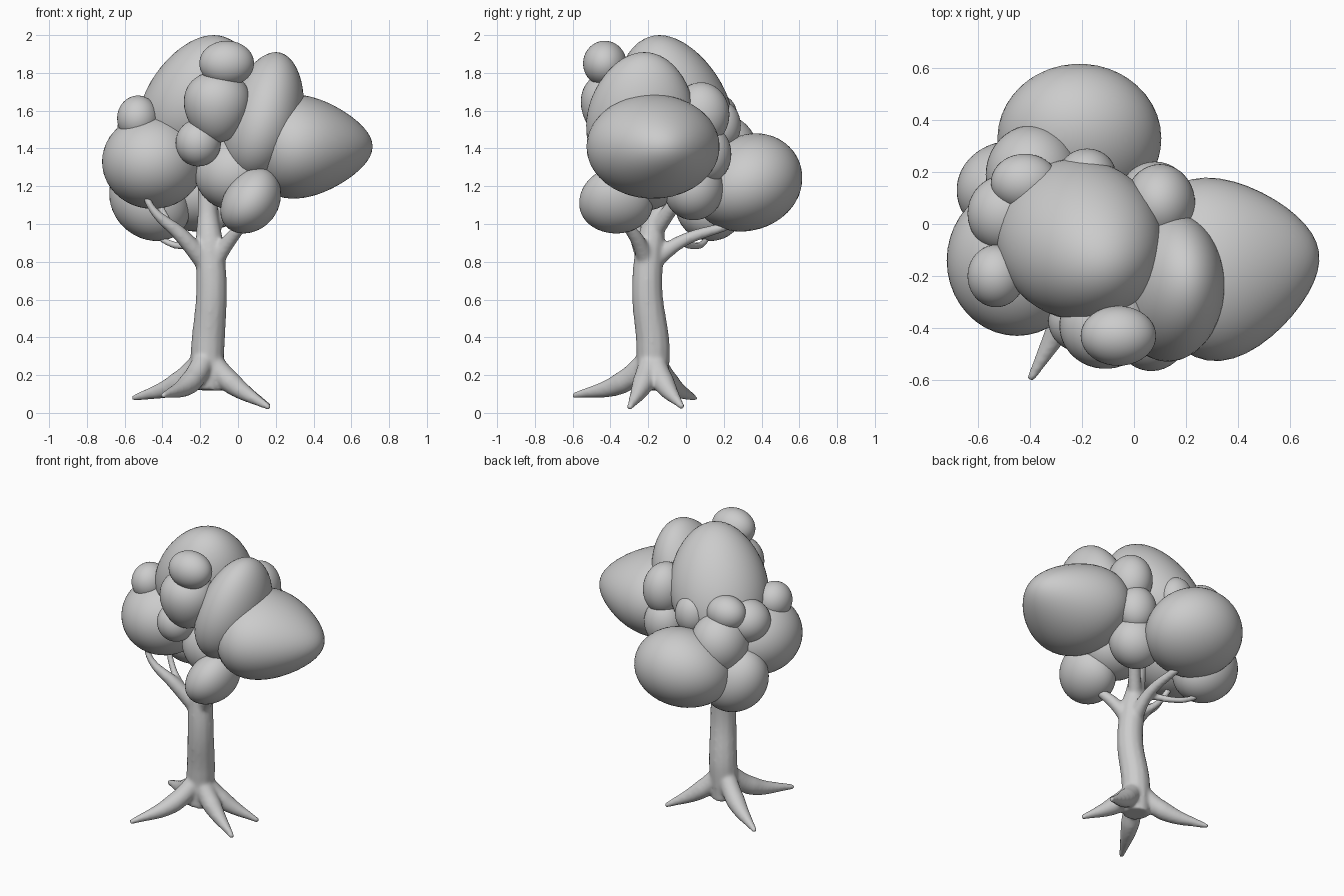
import bpy, bmesh
from mathutils import Vector


def blob(name, centre, radii, taper=(0, 0, 0), lean=(0, 0)):
    """Smooth egg: narrows along taper, top shifted sideways by lean."""
    bm = bmesh.new()
    bmesh.ops.create_icosphere(bm, subdivisions=4, radius=1)
    d = Vector(taper)
    axis = d.normalized() if d.length else Vector((0, 0, 1))
    for v in bm.verts:
        along = axis * v.co.dot(axis)
        p = along + (v.co - along) * (1 - v.co.dot(d))
        v.co = Vector((centre[0] + p.x * radii[0] + lean[0] * p.z,
                       centre[1] + p.y * radii[1] + lean[1] * p.z,
                       centre[2] + p.z * radii[2]))
    for f in bm.faces:
        f.smooth = True
    me = bpy.data.meshes.new(name)
    bm.to_mesh(me)
    bm.free()
    bpy.context.collection.objects.link(bpy.data.objects.new(name, me))


# Leaf clumps: centre, radii, taper direction, lean
clumps = {
    "foliage_top": ((-0.20, -0.07, 1.65), (0.31, 0.30, 0.35), (0, 0, 0.15), (0.07, -0.07)),
    "foliage_right": ((0.38, -0.16, 1.41), (0.335, 0.34, 0.265), (0.3, 0.05, 0)),
    "foliage_upper_right": ((0.14, -0.24, 1.57), (0.205, 0.285, 0.34), (0, 0, 0.1), (0.06, 0.02)),
    "foliage_top_front_small": ((-0.06, -0.43, 1.85), (0.145, 0.115, 0.12)),
    "foliage_front": ((-0.11, -0.39, 1.62), (0.175, 0.165, 0.19), (0, 0, -0.15)),
    "foliage_front_small": ((-0.21, -0.37, 1.43), (0.12, 0.12, 0.125)),
    "foliage_left": ((-0.45, -0.14, 1.33), (0.27, 0.29, 0.25)),
    "foliage_left_small": ((-0.53, -0.20, 1.56), (0.11, 0.12, 0.12)),
    "foliage_centre": ((-0.01, -0.22, 1.27), (0.22, 0.20, 0.20)),
    "foliage_low_front": ((0.07, -0.37, 1.125), (0.155, 0.195, 0.175), (0, 0, 0.08), (0.04, 0)),
    "foliage_back": ((-0.21, 0.33, 1.22), (0.315, 0.285, 0.26), (0, 0, 0.05), (0, 0.04)),
    "foliage_low_left": ((-0.47, 0.13, 1.13), (0.21, 0.19, 0.22), (0, 0, 0.05), (-0.04, 0)),
    "foliage_back_left": ((-0.39, 0.19, 1.38), (0.18, 0.19, 0.20)),
    "foliage_back_left_small": ((-0.42, 0.16, 1.58), (0.13, 0.11, 0.11)),
    "foliage_left_upper": ((-0.49, 0.04, 1.50), (0.15, 0.15, 0.14)),
    "foliage_back_small": ((-0.18, 0.19, 1.52), (0.11, 0.10, 0.13)),
    "foliage_back_right": ((0.10, 0.08, 1.58), (0.135, 0.15, 0.17)),
    "foliage_back_right_low": ((0.08, 0.12, 1.37), (0.13, 0.12, 0.15)),
    "foliage_low_back": ((0.02, 0.04, 1.19), (0.17, 0.16, 0.17)),
}
for name, spec in clumps.items():
    blob(name, *spec)

# Trunk, roots and branches: tapered tubes of (x, y, z, radius)
tubes = [
    [(-0.17, -0.18, 0.12, 0.085), (-0.16, -0.175, 0.35, 0.09), (-0.14, -0.205, 0.65, 0.082),
     (-0.15, -0.19, 0.88, 0.078), (-0.16, -0.165, 1.05, 0.055), (-0.16, -0.15, 1.3, 0.05)],
]
# Roots
for tip in [(-0.40, -0.60, 0.09), (0.17, -0.30, 0.025), (0.17, -0.02, 0.03), (-0.56, 0.05, 0.075)]:
    hub = Vector((-0.165, -0.18, 0.30))
    end = Vector(tip)
    knee = hub.lerp(end, 0.38)
    knee.z = 0.16
    tubes.append([(*hub, 0.06), (*knee, 0.06), (*end, 0.016)])
# Branches
tubes += [
    [(-0.16, -0.20, 0.78, 0.055), (-0.30, -0.26, 0.94, 0.042), (-0.46, -0.30, 1.09, 0.022), (-0.50, -0.28, 1.20, 0.02)],
    [(-0.25, -0.24, 0.90, 0.03), (-0.36, -0.19, 1.0, 0.022), (-0.44, -0.14, 1.15, 0.02)],
    [(-0.14, -0.20, 0.78, 0.05), (-0.04, -0.26, 0.92, 0.038), (0.05, -0.34, 1.02, 0.025)],
    [(-0.15, -0.18, 0.80, 0.05), (-0.14, -0.02, 0.91, 0.035), (-0.17, 0.22, 0.99, 0.025)],
    [(-0.15, -0.05, 0.91, 0.025), (-0.34, 0.08, 0.89, 0.02), (-0.48, 0.13, 0.98, 0.018)],
    [(-0.15, -0.17, 0.95, 0.045), (-0.07, -0.08, 1.08, 0.04), (0.0, 0.0, 1.18, 0.03)],
]
cu = bpy.data.curves.new("trunk", 'CURVE')
cu.dimensions = '3D'
cu.bevel_depth = 1
cu.bevel_resolution = 4
cu.use_fill_caps = True
for pts in tubes:
    s = cu.splines.new('BEZIER')
    s.bezier_points.add(len(pts) - 1)
    for b, (x, y, z, r) in zip(s.bezier_points, pts):
        b.co = (x, y, z)
        b.radius = r
        b.handle_left_type = b.handle_right_type = 'AUTO'
trunk = bpy.data.objects.new("trunk", cu)
bpy.context.collection.objects.link(trunk)
bpy.context.view_layer.objects.active = trunk
trunk.select_set(True)
bpy.ops.object.convert(target='MESH')

# Fuse the tubes into one smooth trunk
m = trunk.modifiers.new("fuse", 'REMESH')
m.mode = 'VOXEL'
m.voxel_size = 0.01
m.use_smooth_shade = True
m = trunk.modifiers.new("soften", 'SMOOTH')
m.factor = 0.5
m.iterations = 12
